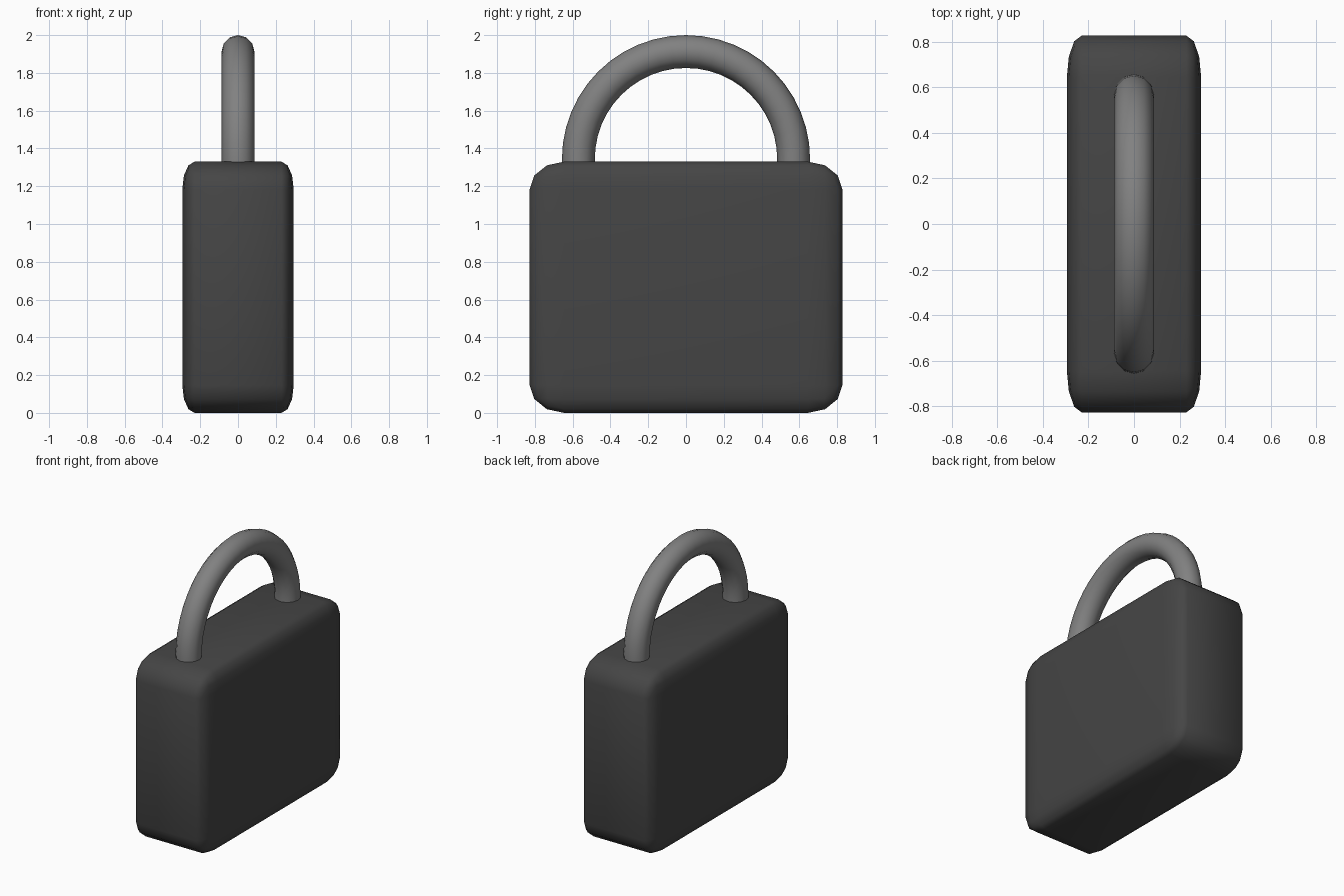
import bpy, bmesh, math
from mathutils import Matrix, Vector

if "Cube" in bpy.data.objects:
    bpy.data.objects.remove(bpy.data.objects["Cube"])

BODY = (0.59, 1.655, 1.33)      # body size in x, y, z
ARC_R, TUBE_R = 0.57, 0.087     # shackle bend and tube radius
ARC_Z = 2.0 - ARC_R - TUBE_R    # height of the bend centre
LEG = 0.1                       # leg length below the bend


def finish(bm, name, grey):
    bmesh.ops.recalc_face_normals(bm, faces=bm.faces)
    for f in bm.faces:
        f.smooth = True
    mesh = bpy.data.meshes.new(name)
    bm.to_mesh(mesh)
    bm.free()
    mat = bpy.data.materials.new(name + "_grey")
    mat.diffuse_color = (grey, grey, grey, 1)
    mat.use_nodes = True
    mat.node_tree.nodes["Principled BSDF"].inputs["Base Color"].default_value = mat.diffuse_color
    mesh.materials.append(mat)
    ob = bpy.data.objects.new(name, mesh)
    bpy.context.collection.objects.link(ob)
    return ob


# Body: bevelled cube, then stretched so the bevel stretches with it
bm = bmesh.new()
bmesh.ops.create_cube(bm, size=1)
bmesh.ops.bevel(bm, geom=bm.edges[:], offset=0.11, segments=3,
                profile=0.5, affect='EDGES')
bmesh.ops.scale(bm, vec=BODY, verts=bm.verts)
bmesh.ops.translate(bm, vec=(0, 0, BODY[2] / 2), verts=bm.verts)
finish(bm, "lock_body", 0.06)

# Shackle: tube swept up a leg, round the half circle and down the other leg
bm = bmesh.new()
path = [((0, ARC_R, ARC_Z - LEG), 0.0)]
for i in range(25):
    a = math.pi * i / 24
    path.append(((0, ARC_R * math.cos(a), ARC_Z + ARC_R * math.sin(a)), a))
path.append(((0, -ARC_R, ARC_Z - LEG), math.pi))
SIDES = 12
rings = []
for centre, a in path:
    m = Matrix.Translation(centre) @ Matrix.Rotation(a, 4, 'X')
    rings.append([bm.verts.new(m @ Vector((
        TUBE_R * math.cos(2 * math.pi * k / SIDES),
        TUBE_R * math.sin(2 * math.pi * k / SIDES), 0))) for k in range(SIDES)])
for r0, r1 in zip(rings, rings[1:]):
    for k in range(SIDES):
        n = (k + 1) % SIDES
        bm.faces.new((r0[k], r0[n], r1[n], r1[k]))
finish(bm, "shackle", 0.22)
